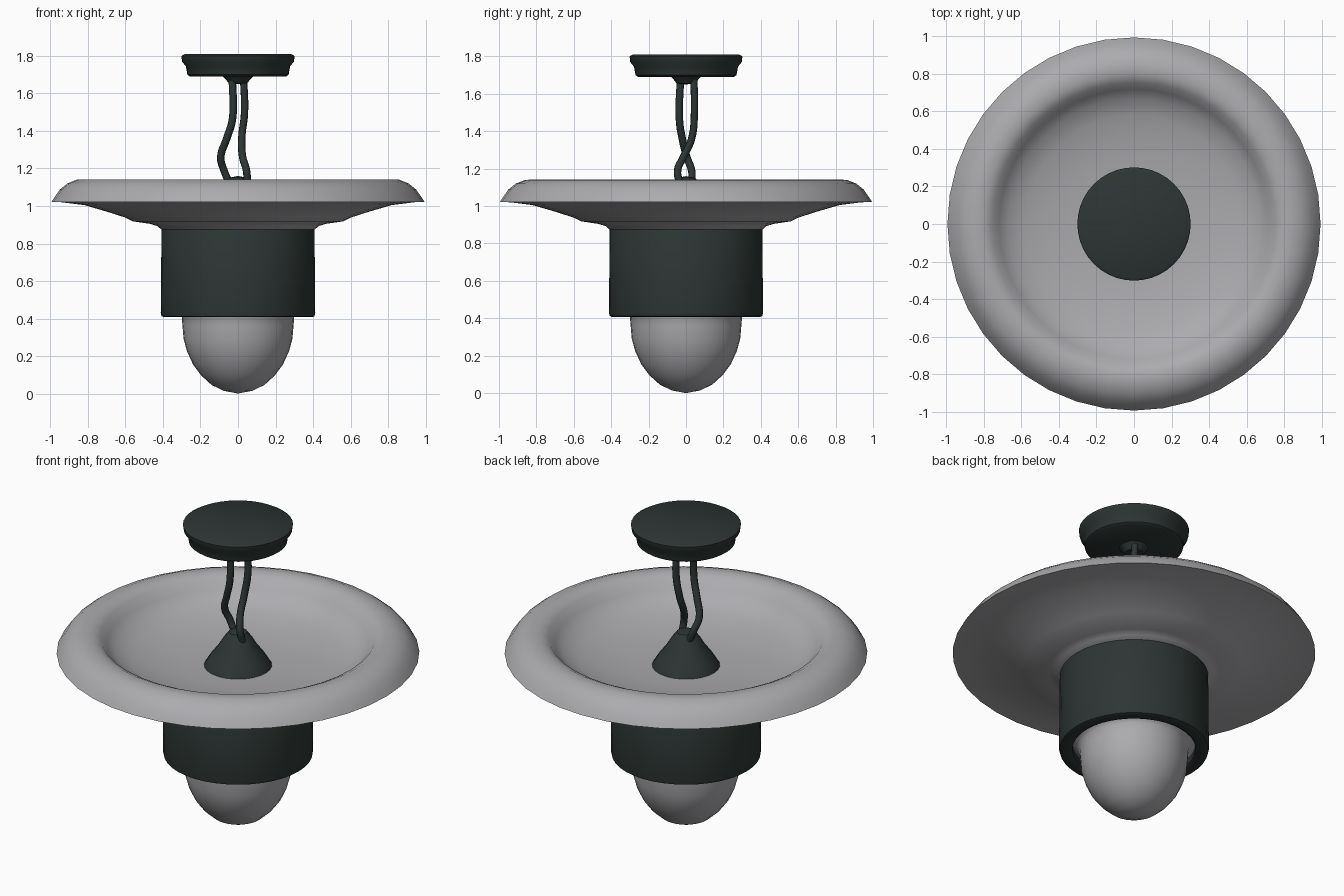
import bpy, bmesh, math
from mathutils import Vector

if "Cube" in bpy.data.objects:
    bpy.data.objects.remove(bpy.data.objects["Cube"])


def material(name, rgb):
    m = bpy.data.materials.new(name)
    m.diffuse_color = (*rgb, 1)
    m.use_nodes = True
    m.node_tree.nodes["Principled BSDF"].inputs["Base Color"].default_value = m.diffuse_color
    return m


DARK = material("dark green metal", (0.026, 0.036, 0.034))
GREY = material("light grey enamel", (0.41, 0.41, 0.43))


def finish(bm, name, mat, angle=40):
    bmesh.ops.remove_doubles(bm, verts=bm.verts, dist=1e-5)
    bmesh.ops.recalc_face_normals(bm, faces=bm.faces)
    me = bpy.data.meshes.new(name)
    bm.to_mesh(me)
    bm.free()
    me.materials.append(mat)
    ob = bpy.data.objects.new(name, me)
    bpy.context.collection.objects.link(ob)
    bpy.ops.object.select_all(action='DESELECT')
    ob.select_set(True)
    bpy.context.view_layer.objects.active = ob
    bpy.ops.object.shade_smooth_by_angle(angle=math.radians(angle))
    return ob


def lathe(name, profile, mat, sides=40, angle=40):
    """Spin a list of (radius, height) points around z."""
    bm = bmesh.new()
    vs = [bm.verts.new((r, 0, z)) for r, z in profile]
    es = [bm.edges.new(p) for p in zip(vs, vs[1:])]
    bmesh.ops.spin(bm, geom=vs + es, cent=(0, 0, 0), axis=(0, 0, 1),
                   angle=2 * math.pi, steps=sides, use_duplicate=False)
    return finish(bm, name, mat, angle)


def wire(name, path, radius, mat):
    """Round cable following a smooth path."""
    cu = bpy.data.curves.new(name, 'CURVE')
    cu.dimensions = '3D'
    cu.bevel_depth = radius
    cu.bevel_resolution = 2
    cu.use_fill_caps = True
    sp = cu.splines.new('BEZIER')
    sp.bezier_points.add(len(path) - 1)
    for bp, co in zip(sp.bezier_points, path):
        bp.co = Vector(co)
        bp.handle_left_type = bp.handle_right_type = 'AUTO'
    sp.resolution_u = 6
    tmp = bpy.data.objects.new(name + "_path", cu)
    bpy.context.collection.objects.link(tmp)
    bpy.context.view_layer.update()
    me = bpy.data.meshes.new_from_object(tmp.evaluated_get(bpy.context.evaluated_depsgraph_get()))
    bm = bmesh.new()
    bm.from_mesh(me)
    bpy.data.objects.remove(tmp)
    bpy.data.meshes.remove(me)
    return finish(bm, name, mat, 60)


# ceiling canopy with stepped rim
lathe("ceiling_canopy", [(0, 1.81), (0.285, 1.81), (0.302, 1.80), (0.298, 1.77),
                         (0.278, 1.745), (0.27, 1.70), (0.255, 1.69), (0, 1.69)], DARK)

# small collar where the cables leave the canopy
lathe("cable_collar", [(0.085, 1.695), (0.065, 1.675), (0.05, 1.655), (0, 1.65)], DARK, 16)

# two bent cables
wire("cable_left", [(-0.03, -0.03, 1.68), (-0.03, -0.035, 1.46), (-0.06, -0.02, 1.36),
                    (-0.092, 0.005, 1.26), (-0.075, 0.03, 1.19), (-0.04, 0.03, 1.11)], 0.02, DARK)
wire("cable_right", [(0.03, 0.042, 1.68), (0.035, 0.045, 1.50), (0.02, 0.03, 1.36),
                     (0.025, -0.015, 1.26), (0.045, -0.045, 1.19), (0.05, -0.03, 1.11)], 0.02, DARK)

# flared cone that gathers the cables inside the dish
lathe("cable_cone", [(0, 1.16), (0.05, 1.15), (0.08, 1.11), (0.11, 1.06),
                     (0.155, 1.00), (0.185, 0.95), (0.20, 0.91)], DARK, 24)

# wide dish shade with rolled rim
lathe("dish_shade", [(0.12, 0.945), (0.30, 0.95), (0.45, 0.968), (0.58, 0.995), (0.67, 1.03),
                     (0.72, 1.075), (0.755, 1.12), (0.80, 1.142), (0.86, 1.14), (0.91, 1.12),
                     (0.95, 1.088), (0.98, 1.045), (0.995, 1.022), (0.94, 1.02), (0.82, 1.005),
                     (0.70, 0.97), (0.60, 0.938), (0.56, 0.918), (0.47, 0.905), (0.43, 0.893),
                     (0.41, 0.875), (0.12, 0.885), (0.12, 0.945)], GREY, 40, 55)

# cylindrical lamp housing, open at the bottom
lathe("lamp_housing", [(0, 0.89), (0.40, 0.89), (0.408, 0.875), (0.412, 0.43), (0.408, 0.412),
                       (0.395, 0.407), (0.35, 0.407), (0.338, 0.415), (0.335, 0.50),
                       (0, 0.50)], DARK)

# glass dome with a seat inside the housing
lathe("glass_dome", [(0.337, 0.445), (0.315, 0.435), (0.30, 0.41), (0.296, 0.36), (0.29, 0.29),
                     (0.272, 0.225), (0.24, 0.155), (0.195, 0.095), (0.14, 0.045),
                     (0.075, 0.014), (0, 0.0)], GREY, 32, 60)
